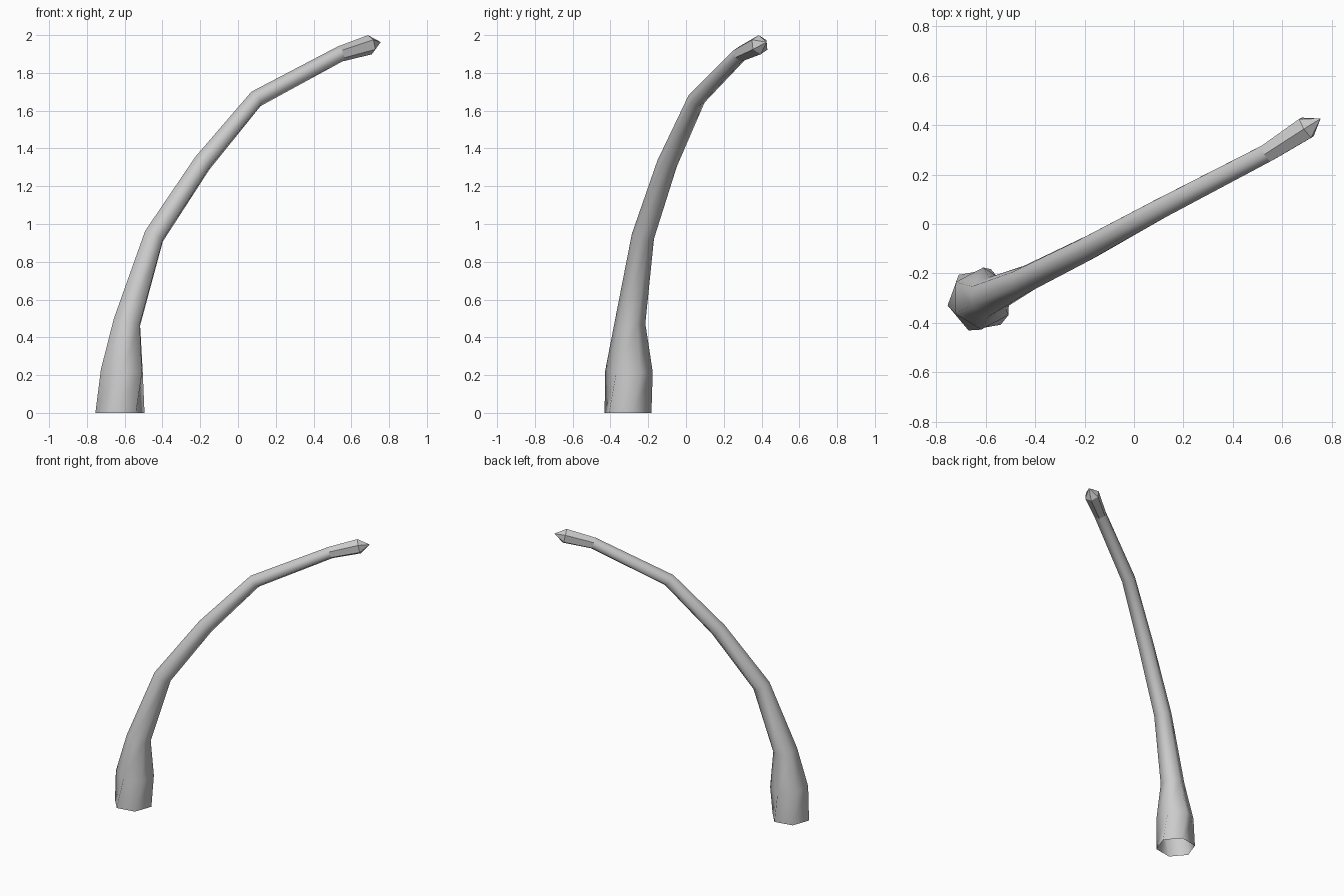
import bpy, bmesh, math
from mathutils import Vector

cube = bpy.data.objects.get("Cube")
if cube:
    bpy.data.objects.remove(cube, do_unlink=True)

SIDES = 6
# Stem rings from foot to bud: centre x, y, z and radius
RINGS = [
    (-0.625, -0.307, 0.0, 0.132),
    (-0.615, -0.302, 0.22, 0.126),
    (-0.588, -0.296, 0.48, 0.081),
    (-0.445, -0.228, 0.935, 0.06),
    (-0.19, -0.10, 1.32, 0.054),
    (0.095, 0.056, 1.662, 0.047),
    (0.54, 0.288, 1.90, 0.042),
    (0.698, 0.39, 1.949, 0.052),
]
APEX = Vector((0.756, 0.427, 1.963))
BUD_START = len(RINGS) - 2

grey = bpy.data.materials.new("pale_grey")
grey.use_nodes = True
colour = (0.6, 0.6, 0.6, 1)
grey.diffuse_color = colour
grey.node_tree.nodes["Principled BSDF"].inputs["Base Color"].default_value = colour

centres = [Vector(r[:3]) for r in RINGS] + [APEX]
lean = centres[-1] - centres[0]
side = Vector((-lean.y, lean.x, 0)).normalized()


def ring_points(i):
    """Hexagon square to the path, with one corner on its upper side."""
    if i == 0:
        tangent = Vector((0, 0, 1))
    else:
        before = (centres[i] - centres[i - 1]).normalized()
        after = (centres[i + 1] - centres[i]).normalized()
        tangent = (before + after).normalized()
    up = side.cross(tangent).normalized()
    if up.dot(lean * Vector((1, 1, 0)).length) > 0 and tangent.z > 0.99:
        up = -up
    if tangent.z <= 0.99 and up.z < 0:
        up = -up
    twist = math.radians(-18) if i == 0 else 0
    across = tangent.cross(up)
    pts = []
    for k in range(SIDES):
        a = math.tau * k / SIDES + twist
        pts.append(centres[i] + RINGS[i][3] * (up * math.cos(a) + across * math.sin(a)))
    return pts


def build(name, first, last, apex=None, smooth=True):
    bm = bmesh.new()
    rings = [[bm.verts.new(p) for p in ring_points(i)] for i in range(first, last + 1)]
    for low, high in zip(rings, rings[1:]):
        for k in range(SIDES):
            n = (k + 1) % SIDES
            bm.faces.new((low[k], low[n], high[n], high[k]))
    if apex is not None:
        tip = bm.verts.new(apex)
        for k in range(SIDES):
            bm.faces.new((rings[-1][k], rings[-1][(k + 1) % SIDES], tip))
    for f in bm.faces:
        f.smooth = smooth
    bm.normal_update()
    mesh = bpy.data.meshes.new(name)
    bm.to_mesh(mesh)
    bm.free()
    mesh.materials.append(grey)
    obj = bpy.data.objects.new(name, mesh)
    bpy.context.collection.objects.link(obj)
    return obj


# Smooth curved stem, open at the foot
build("stem", 0, BUD_START)
# Faceted pointed bud at the end
build("bud", BUD_START, len(RINGS) - 1, APEX, smooth=False)
